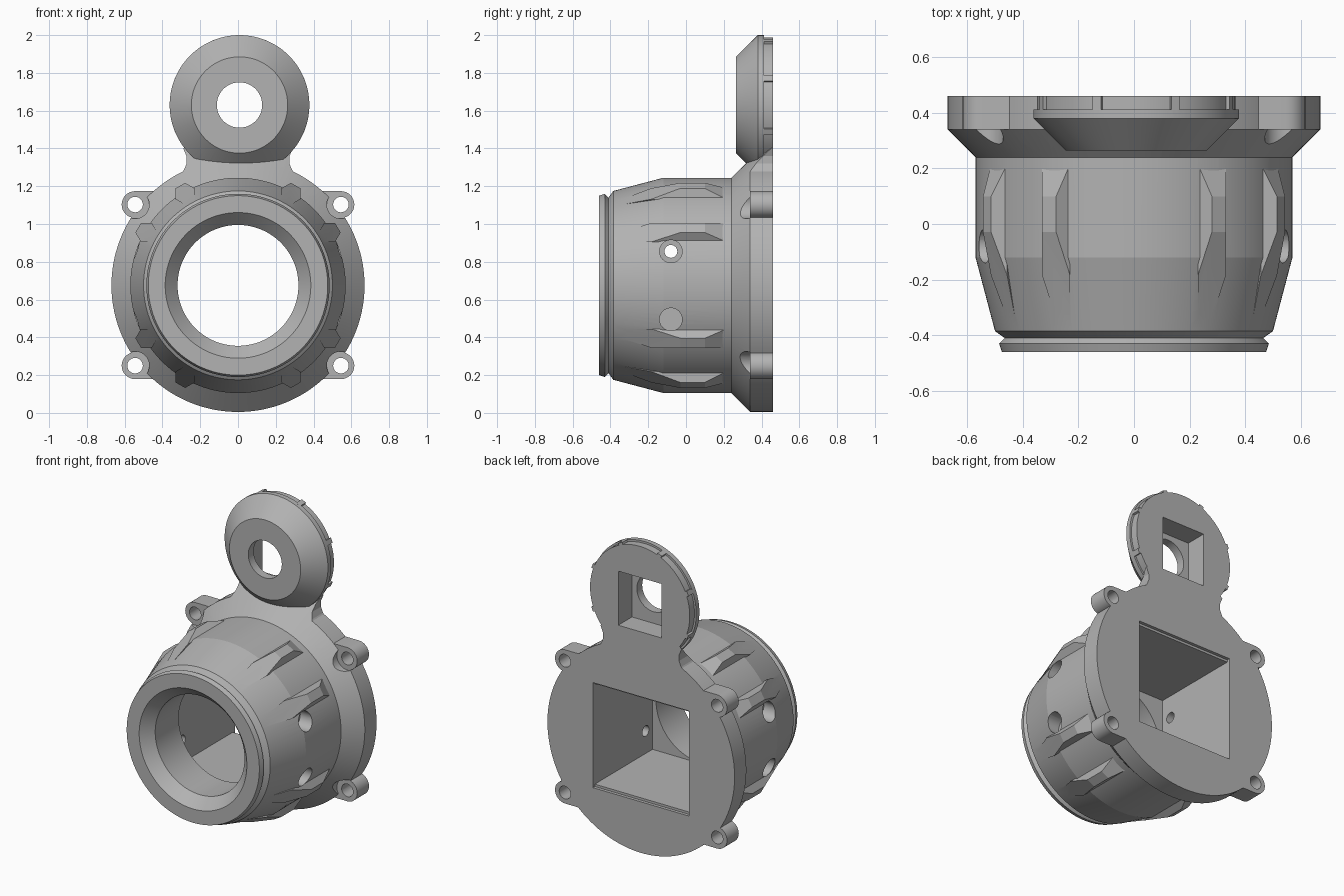
import bpy, bmesh
from math import sin, cos, pi, radians
from mathutils import Vector, Matrix

cube = bpy.data.objects.get("Cube")
if cube:
    bpy.data.objects.remove(cube)

grey = bpy.data.materials.new("mid_grey")
grey.use_nodes = True
grey.diffuse_color = (0.45, 0.45, 0.45, 1)
grey.node_tree.nodes["Principled BSDF"].inputs["Base Color"].default_value = (0.45, 0.45, 0.45, 1)

MID = 0.675            # height of the main axis
EYE_X, EYE_Z = 0.008, 1.63
BACK = 0.46


def finish(name, bm):
    bmesh.ops.recalc_face_normals(bm, faces=bm.faces)
    mesh = bpy.data.meshes.new(name)
    bm.to_mesh(mesh)
    bm.free()
    mesh.materials.append(grey)
    ob = bpy.data.objects.new(name, mesh)
    bpy.context.collection.objects.link(ob)
    return ob


def loft(name, loops):
    """Closed solid skinned through loops of equal length."""
    bm = bmesh.new()
    rings = [[bm.verts.new(p) for p in loop] for loop in loops]
    n = len(rings[0])
    for a, b in zip(rings, rings[1:]):
        for i in range(n):
            j = (i + 1) % n
            bm.faces.new((a[i], a[j], b[j], b[i]))
    bm.faces.new(rings[0])
    bm.faces.new(rings[-1])
    return finish(name, bm)


def lathe(name, profile, x=0, z=MID, n=96):
    """Solid of revolution around a y axis; profile is (radius, y)."""
    turn = [2 * pi * (i + 0.5) / n for i in range(n)]
    return loft(name, [[(x + r * cos(t), y, z + r * sin(t)) for t in turn] for r, y in profile])


def prism(name, outline, y0, y1):
    return loft(name, [[(x, y, z) for x, z in outline] for y in (y0, y1)])


def block(name, hx, hz, y0, y1, x=0, z=MID):
    return prism(name, [(x - hx, z - hz), (x + hx, z - hz), (x + hx, z + hz), (x - hx, z + hz)], y0, y1)


def side_drill(name, r, x0, x1, y, z):
    turn = [2 * pi * i / 32 for i in range(32)]
    return loft(name, [[(x, y + r * cos(t), z + r * sin(t)) for t in turn] for x in (x0, x1)])


def combine(target, tool, operation):
    mod = target.modifiers.new("combine", "BOOLEAN")
    mod.operation, mod.object, mod.solver = operation, tool, "EXACT"
    bpy.context.view_layer.objects.active = target
    bpy.ops.object.modifier_apply(modifier=mod.name)
    bpy.data.objects.remove(tool)


def grip(angle):
    """Hexagonal rib along the barrel with sloped ends."""
    bm = bmesh.new()
    bmesh.ops.create_cone(bm, cap_ends=True, segments=6, radius1=0.058, radius2=0.058, depth=0.555)
    bmesh.ops.rotate(bm, verts=bm.verts, matrix=Matrix.Rotation(pi / 2, 3, "X"))
    # flats face along the radius, which is +x until the rib is turned into place
    if max(v.co.x for v in bm.verts) > 0.055:
        bmesh.ops.rotate(bm, verts=bm.verts, matrix=Matrix.Rotation(pi / 6, 3, "Y"))
    bmesh.ops.translate(bm, verts=bm.verts, vec=(0.56, -0.0625, 0))
    for point, normal in (((0.51, -0.34, 0), (0.31, -0.1, 0)), ((0.61, 0.10, 0), (0.115, 0.05, 0))):
        cut = bmesh.ops.bisect_plane(bm, geom=bm.verts[:] + bm.edges[:] + bm.faces[:], dist=1e-5,
                                     plane_co=point, plane_no=Vector(normal).normalized(),
                                     clear_outer=True)
        bmesh.ops.holes_fill(bm, edges=[e for e in bm.edges if e.is_boundary])
    bmesh.ops.rotate(bm, verts=bm.verts, matrix=Matrix.Rotation(-angle, 3, "Y"))
    bmesh.ops.translate(bm, verts=bm.verts, vec=(0, 0, MID))
    return finish("grip", bm)


# Barrel with front lip, groove and rear flange
housing = lathe("housing", [(0.475, -BACK), (0.485, -0.43), (0.465, -0.41), (0.5, -0.385),
                            (0.57, -0.12), (0.57, 0.24), (0.67, 0.34), (0.67, BACK)], n=128)

# Neck: filleted outline trimmed by the flange cone
half = [(0.42, 1.15), (0.40, 1.197), (0.355, 1.222), (0.315, 1.25), (0.287, 1.285),
        (0.272, 1.32), (0.273, 1.36), (0.29, 1.40), (0.25, 1.45)]
neck = prism("neck", half + [(-x, z) for x, z in reversed(half)], 0.2, BACK)
combine(neck, lathe("neck_trim", [(0.45, 0.12), (0.87, 0.54)], n=128), "INTERSECT")
combine(housing, neck, "UNION")

# Eyelet with conical front and a stepped rim
eyelet = lathe("eyelet", [(0.255, 0.265), (0.37, 0.38), (0.37, 0.412), (0.357, 0.412), (0.357, BACK)],
               EYE_X, EYE_Z)
combine(housing, eyelet, "UNION")
for k in (-1, 0, 1, 2, 3, 4):
    mid = radians(22.5 + 45 * k)
    arc = [mid + radians(d) for d in (-2.5, 0, 2.5)]
    outline = [(EYE_X + 0.37 * cos(t), EYE_Z + 0.37 * sin(t)) for t in arc]
    outline += [(EYE_X + 0.33 * cos(t), EYE_Z + 0.33 * sin(t)) for t in reversed(arc)]
    combine(housing, prism("rim_rib", outline, 0.40, BACK), "UNION")

# Screw lugs with clearance cut into the cone
for side in (-1, 1):
    for z in (0.25, 1.103):
        x = side * 0.545
        combine(housing, lathe("clearance", [(0.075, 0.1), (0.075, 0.34)], x, z, 40), "DIFFERENCE")
        turn = [-pi / 2 + pi * i / 16 for i in range(17)]
        outline = [(x + side * 0.071 * cos(t), z + 0.071 * sin(t)) for t in turn]
        outline += [(side * 0.40, z + 0.071), (side * 0.40, z - 0.071)]
        combine(housing, prism("lug", outline, 0.34, BACK), "UNION")
        combine(housing, lathe("screw_hole", [(0.041, 0.2), (0.041, 0.6)], x, z, 32), "DIFFERENCE")

# Grips around the barrel
for quarter in (0, 90, 180, 270):
    for offset in (30, 60):
        combine(housing, grip(radians(quarter + offset)), "UNION")

# Rectangular rear cavity, its shallow rim, and the chamfered front bore
combine(housing, block("cavity", 0.345, 0.325, -0.15, 0.6), "DIFFERENCE")
combine(housing, block("cavity_rim", 0.345, 0.34, 0.44, 0.6), "DIFFERENCE")
combine(housing, lathe("bore", [(0.395, -0.47), (0.32, -0.39), (0.32, -0.1)]), "DIFFERENCE")

# Eyelet pocket and round hole
combine(housing, block("pocket", 0.155, 0.175, 0.32, 0.6, EYE_X, 1.61), "DIFFERENCE")
combine(housing, lathe("eye_hole", [(0.12, 0.1), (0.12, 0.4)], EYE_X, EYE_Z, 64), "DIFFERENCE")

# Counterbored side holes
for z in (MID - 0.18, MID + 0.18):
    combine(housing, side_drill("through_hole", 0.034, -0.8, 0.8, -0.08, z), "DIFFERENCE")
    for side in (-1, 1):
        combine(housing, side_drill("counterbore", 0.06, side * 0.46, side * 0.8, -0.08, z), "DIFFERENCE")

# Smooth curved faces, keep machined edges sharp
bpy.ops.object.select_all(action="DESELECT")
housing.select_set(True)
bpy.context.view_layer.objects.active = housing
bpy.ops.object.shade_smooth_by_angle(angle=radians(12))
